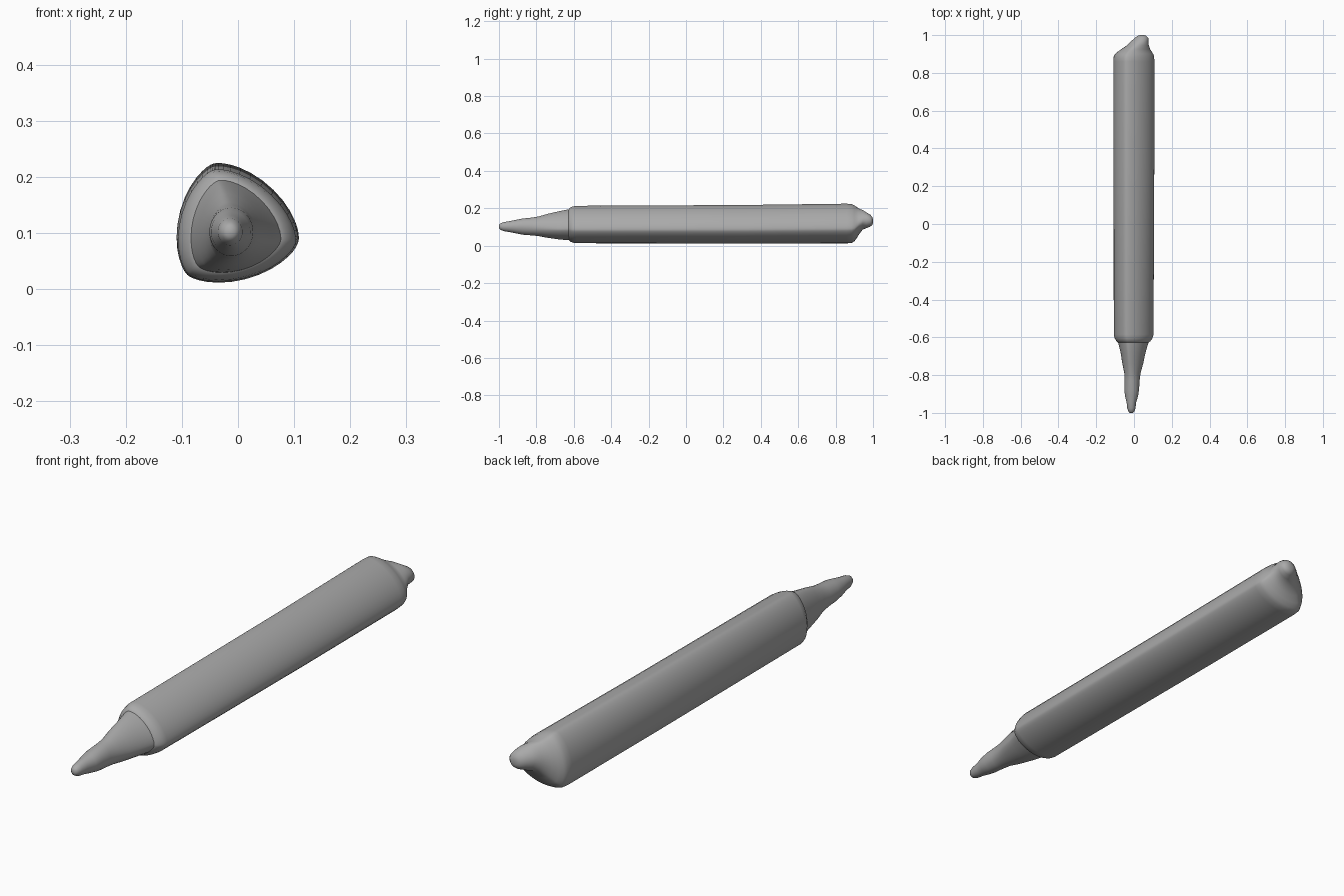
import bpy
import math

old = bpy.data.objects.get("Cube")
if old:
    bpy.data.objects.remove(old, do_unlink=True)

SIDES = 48
CORNER = math.radians(107)  # direction of the upper corner of the triangle

grey = bpy.data.materials.new("plain grey")
grey.use_nodes = True
colour = (0.4, 0.4, 0.4, 1)
grey.diffuse_color = colour
grey.node_tree.nodes["Principled BSDF"].inputs["Base Color"].default_value = colour


def section(y, cx, cz, rx, rz, bulge):
    """Rounded triangle around (cx, cz); a bulge of zero makes an ellipse."""
    points = []
    for i in range(SIDES):
        t = math.tau * i / SIDES
        wave = 3 * (t - CORNER)
        reach = 1 + bulge * math.cos(wave)
        slope = -3 * bulge * math.sin(wave)
        across = reach * math.cos(t) - slope * math.sin(t)
        up = reach * math.sin(t) + slope * math.cos(t)
        points.append((cx + rx * across, y, cz + rz * up))
    return points


def loft(name, stations):
    """Skin a closed body through the sections, ordered from front to back."""
    verts, faces = [], []
    for station in stations:
        verts += section(*station)
    for ring in range(len(stations) - 1):
        a, b = ring * SIDES, (ring + 1) * SIDES
        for i in range(SIDES):
            j = (i + 1) % SIDES
            faces.append((a + i, b + i, b + j, a + j))
    faces.append(tuple(range(SIDES)))
    faces.append(tuple(reversed(range(len(verts) - SIDES, len(verts)))))
    mesh = bpy.data.meshes.new(name)
    mesh.from_pydata(verts, [], faces)
    mesh.materials.append(grey)
    obj = bpy.data.objects.new(name, mesh)
    bpy.context.collection.objects.link(obj)
    bpy.ops.object.select_all(action='DESELECT')
    obj.select_set(True)
    bpy.context.view_layer.objects.active = obj
    bpy.ops.object.shade_smooth_by_angle(angle=math.radians(70))
    return obj


# Barrel: front shoulder, long slightly widening body, slanted tail stub
loft("barrel", [
    (-.63, -.01, .107, .078, .079, .1),
    (-.62, -.01, .107, .09, .09, .1),
    (-.605, -.01, .107, .1, .097, .1),
    (-.585, -.01, .107, .105, .1, .1),
    (.3, -.009, .108, .108, .103, .1),
    (.86, -.009, .112, .109, .106, .1),
    (.885, -.009, .112, .107, .104, .1),
    (.9, -.007, .113, .101, .096, .1),
    (.912, -.003, .118, .09, .084, .1),
    (.925, .004, .126, .077, .069, .08),
    (.945, .018, .137, .058, .052, .05),
    (.965, .029, .136, .047, .042, 0),
    (.985, .04, .134, .036, .032, 0),
    (.996, .042, .132, .023, .022, 0),
    (1, .042, .132, .01, .01, 0),
])

# Writing tip: triangular grip narrowing to a round, slightly wavy nib
loft("tip", [
    (-1, -.014, .102, .008, .009, 0),
    (-.992, -.014, .102, .016, .017, 0),
    (-.975, -.014, .102, .022, .024, 0),
    (-.945, -.014, .102, .025, .029, 0),
    (-.91, -.013, .102, .035, .036, 0),
    (-.875, -.012, .102, .039, .043, 0),
    (-.83, -.011, .102, .04, .047, .02),
    (-.79, -.01, .102, .043, .052, .05),
    (-.74, -.01, .103, .055, .064, .08),
    (-.68, -.01, .104, .066, .075, .1),
    (-.64, -.01, .106, .077, .081, .1),
    (-.61, -.01, .107, .085, .084, .1),
])
